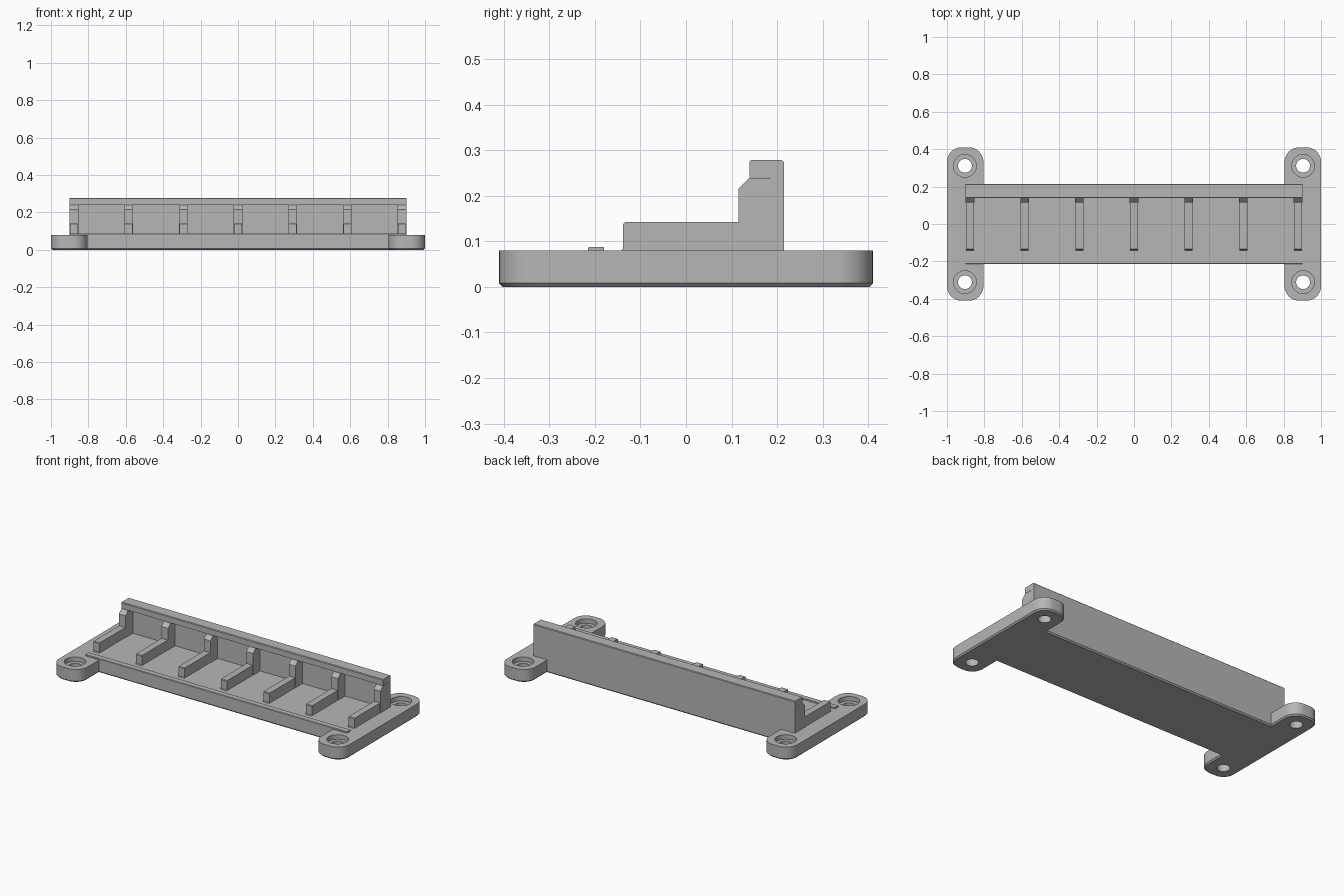
import bpy, bmesh
from math import sin, cos, pi, radians

cube = bpy.data.objects.get("Cube")
if cube:
    bpy.data.objects.remove(cube, do_unlink=True)

GREY = (0.47, 0.47, 0.47, 1)
grey = bpy.data.materials.new("plain_grey")
grey.use_nodes = True
grey.diffuse_color = GREY
grey.node_tree.nodes["Principled BSDF"].inputs["Base Color"].default_value = GREY

FLOOR = 0.08       # top of the base plate
BACK = 0.215       # half depth of the plate between the ears
WALL_END = 0.9     # half length of the wall


def finish(name, bm):
    bmesh.ops.recalc_face_normals(bm, faces=bm.faces)
    mesh = bpy.data.meshes.new(name)
    bm.to_mesh(mesh)
    bm.free()
    mesh.materials.append(grey)
    ob = bpy.data.objects.new(name, mesh)
    bpy.context.collection.objects.link(ob)
    return ob


def prism(name, points, offset):
    """Extrude a closed outline of 3D points along an offset."""
    bm = bmesh.new()
    face = bm.faces.new([bm.verts.new(p) for p in points])
    moved = bmesh.ops.extrude_face_region(bm, geom=[face])["geom"]
    bmesh.ops.translate(bm, vec=offset,
                        verts=[v for v in moved if isinstance(v, bmesh.types.BMVert)])
    return finish(name, bm)


def side_profile(name, yz, x, width):
    """Extrude a y-z profile along x, centred on x."""
    return prism(name, [(x - width / 2, y, z) for y, z in yz], (width, 0, 0))


def arc(cx, cy, r, start, end, steps=10):
    angles = [radians(start + (end - start) * i / steps) for i in range(steps + 1)]
    return [(cx + r * cos(a), cy + r * sin(a)) for a in angles]


def smooth(ob):
    bpy.ops.object.select_all(action="DESELECT")
    ob.select_set(True)
    bpy.context.view_layer.objects.active = ob
    bpy.ops.object.shade_smooth_by_angle(angle=radians(30))


# Base plate: one quarter of the outline, mirrored round
R = 0.078
quarter = (arc(1 - R, 0.41 - R, R, 0, 90) + arc(0.805 + R, 0.41 - R, R, 90, 180)
           + [(0.805, BACK)])
half = quarter + [(-x, y) for x, y in reversed(quarter)]
outline = half + [(x, -y) for x, y in reversed(half)]
base = prism("base_plate", [(x, y, 0) for x, y in outline], (0, 0, FLOOR))

# Chamfer round the underside
bm = bmesh.new()
bm.from_mesh(base.data)
low = [e for e in bm.edges if all(v.co.z < 0.001 for v in e.verts)]
bmesh.ops.bevel(bm, geom=low, offset=0.008, segments=1, affect="EDGES")
bm.to_mesh(base.data)
bm.free()

# Screw holes with counterbores
cutters = []
for sx in (-1, 1):
    for sy in (-1, 1):
        for r, z in ((0.037, -0.1), (0.061, 0.052)):
            ring = arc(sx * 0.904, sy * 0.311, r, 0, 360, 40)[:-1]
            cutters.append(prism("hole_cutter", [(x, y, z) for x, y in ring], (0, 0, 0.3)))
bpy.context.view_layer.objects.active = base
for cutter in cutters:
    cutter.hide_render = True
    mod = base.modifiers.new("hole", "BOOLEAN")
    mod.operation = "DIFFERENCE"
    mod.solver = "EXACT"
    mod.object = cutter
    bpy.ops.object.modifier_apply(modifier=mod.name)
for cutter in cutters:
    bpy.data.objects.remove(cutter, do_unlink=True)
smooth(base)

# Back wall with overhanging lip
side_profile("back_wall", [
    (BACK, FLOOR), (BACK, 0.274), (0.211, 0.278), (0.143, 0.278), (0.139, 0.274),
    (0.139, 0.24), (0.185, 0.24), (0.185, FLOOR)], 0, 2 * WALL_END)

# Low strip along the front edge
side_profile("front_strip", [
    (-BACK, FLOOR), (-BACK, 0.085), (-0.212, 0.088), (-0.18, 0.088), (-0.18, FLOOR)],
    0, 2 * WALL_END)

# Dividers: a low bar on the floor and a post under the lip
for i in range(-3, 4):
    x = i * 0.877 / 3
    side_profile("divider_bar", [
        (-0.142, FLOOR), (-0.138, 0.084), (-0.138, 0.138), (-0.134, 0.142),
        (0.13, 0.142), (0.13, FLOOR)], x, 0.042)
    side_profile("divider_post", [
        (0.115, FLOOR), (0.115, 0.215), (0.139, 0.239), (0.19, 0.239),
        (0.19, FLOOR)], x, 0.046)
